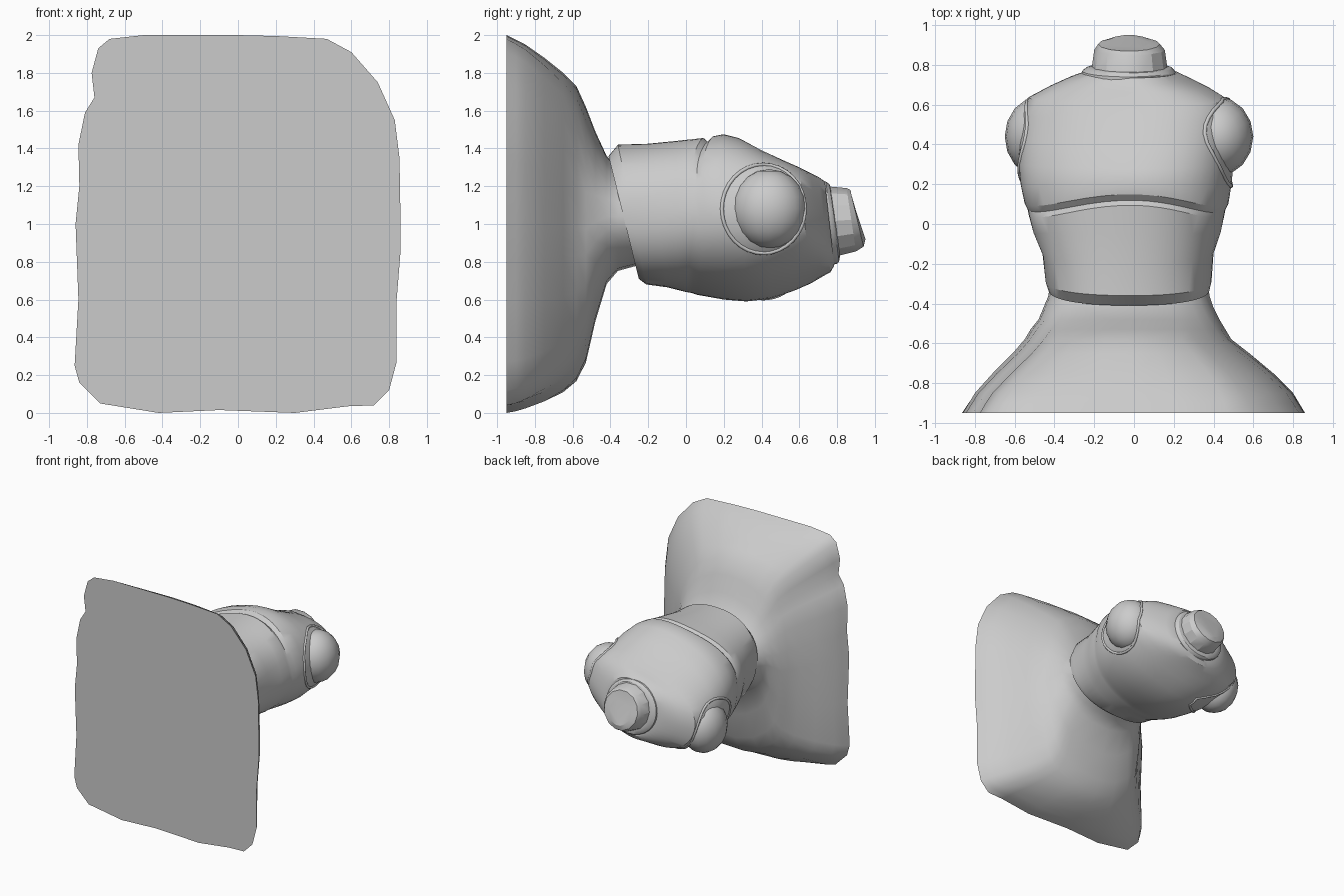
import bpy, math
from mathutils import Vector
from mathutils.bvhtree import BVHTree

if "Cube" in bpy.data.objects:
    bpy.data.objects.remove(bpy.data.objects["Cube"])


def smooth(ob, angle=35):
    bpy.ops.object.select_all(action='DESELECT')
    ob.select_set(True)
    bpy.context.view_layer.objects.active = ob
    bpy.ops.object.shade_smooth_by_angle(angle=math.radians(angle))


def loft(name, rings, angle=35):
    """Skin a list of equal-length rings and cap both ends."""
    n = len(rings[0])
    verts = [p for r in rings for p in r]
    faces = [tuple(range(n)), tuple(reversed(range(len(verts) - n, len(verts))))]
    for k in range(len(rings) - 1):
        for i in range(n):
            j = (i + 1) % n
            faces.append((k * n + j, k * n + i, (k + 1) * n + i, (k + 1) * n + j))
    me = bpy.data.meshes.new(name)
    me.from_pydata(verts, [], faces)
    ob = bpy.data.objects.new(name, me)
    bpy.context.collection.objects.link(ob)
    smooth(ob, angle)
    return ob, verts, faces


def tilted_ring(row, n, power, twist=0, arch=0):
    """Superellipse ring, twisted about y and refitted to its extents;
    y slides from its top value to its bottom value."""
    yt, zt, yb, zb, xl, xr = row
    rx, rz = (xr - xl) / 2, (zt - zb) / 2
    t = math.radians(twist)
    pts = []
    for i in range(n):
        a = 2 * math.pi * i / n
        c, s = math.cos(a), math.sin(a)
        x = rx * math.copysign(abs(c) ** (2 / power), c)
        z = rz * math.copysign(abs(s) ** (2 / power), s)
        pts.append((x * math.cos(t) - z * math.sin(t), x * math.sin(t) + z * math.cos(t)))
    mx, mz = max(p[0] for p in pts), max(p[1] for p in pts)
    ring = []
    for x, z in pts:
        u, w = x / mx, z / mz
        y = yb + (yt - yb) * (w + 1) / 2 - arch * u * u * max(w, 0)
        ring.append(((xl + xr) / 2 + u * rx, y, (zb + zt) / 2 + w * rz))
    return ring


# Skirt: uneven rounded-square hem that rounds off into the waist
hem = [(.86, 1.05), (.855, 1.35), (.83, 1.55), (.74, 1.75), (.6, 1.91), (.47, 1.98),
       (.2, 1.995), (0, 2), (-.2, 2), (-.5, 2), (-.68, 1.98), (-.74, 1.93), (-.775, 1.8),
       (-.76, 1.67), (-.81, 1.59), (-.845, 1.42), (-.84, 1.2), (-.86, 1), (-.845, .6),
       (-.865, .25), (-.84, .16), (-.73, .05), (-.42, 0), (-.1, .015), (.3, 0),
       (.58, .035), (.72, .04), (.8, .12), (.84, .27), (.84, .6), (.86, .85)]
# y, x left, x right, z bottom, z top, roundness
skirt_rows = [(-.95, -.86, .86, 0, 2, 0), (-.90, -.83, .83, .008, 1.975, .02),
              (-.85, -.80, .80, .02, 1.95, .07), (-.75, -.71, .70, .05, 1.88, .22),
              (-.65, -.61, .58, .10, 1.80, .42), (-.58, -.55, .49, .16, 1.73, .58),
              (-.53, -.52, .46, .26, 1.62, .73), (-.48, -.48, .43, .48, 1.49, .88),
              (-.42, -.455, .40, .68, 1.36, 1), (-.36, -.43, .38, .75, 1.30, 1),
              (-.25, -.42, .37, .78, 1.28, 1)]
rings = []
for y, xl, xr, zb, zt, rnd in skirt_rows:
    ring = []
    for x, z in hem:
        u, w = x / .86, z - 1
        a = math.atan2(w, u)
        u += (math.cos(a) - u) * rnd
        w += (math.sin(a) - w) * rnd
        ring.append(((xl + xr) / 2 + u * (xr - xl) / 2, y, (zb + zt) / 2 + w * (zt - zb) / 2))
    rings.append(ring)
loft("skirt", rings, 45)

# Torso: y top, z top, y bottom, z bottom, x left, x right; shoulders twist
torso_rows = [(-.39, 1.30, -.25, .78, -.38, .33), (-.41, 1.36, -.25, .71, -.43, .38),
              (-.36, 1.42, -.21, .68, -.445, .39), (-.2, 1.425, -.1, .665, -.46, .40),
              (-.05, 1.44, -.04, .65, -.505, .435), (.095, 1.455, 0, .64, -.53, .455),
              (.12, 1.435, .03, .635, -.535, .46), (.15, 1.465, .06, .625, -.55, .475),
              (.2, 1.475, .2, .60, -.57, .49), (.28, 1.455, .32, .59, -.58, .50),
              (.4, 1.39, .45, .605, -.575, .505), (.52, 1.335, .58, .65, -.56, .50),
              (.6, 1.30, .66, .685, -.53, .475), (.66, 1.27, .72, .72, -.42, .375),
              (.70, 1.25, .765, .745, -.33, .28), (.735, 1.225, .785, .78, -.26, .22)]
arches = {5: .1, 6: .1, 7: .1, 8: .04}
rings = [tilted_ring(r, 48, 2.3, 18 * min(1, max(0, (r[0] + .4) / .6)), arches.get(i, 0))
         for i, r in enumerate(torso_rows)]
torso, tv, tf = loft("torso", rings, 30)

# Collar band and faceted neck stub
collar_rows = [(.70, 1.22, .76, .78, -.27, .22), (.74, 1.225, .80, .79, -.26, .205),
               (.76, 1.21, .81, .80, -.24, .19), (.77, 1.18, .815, .83, -.21, .16)]
loft("collar", [tilted_ring(r, 32, 2) for r in collar_rows], 30)
neck_rows = [(.74, 1.20, .80, .83, -.215, .17), (.85, 1.19, .90, .855, -.20, .155),
             (.87, 1.18, .94, .88, -.18, .13), (.88, 1.13, .95, .92, -.13, .08)]
loft("neck", [tilted_ring(r, 14, 2) for r in neck_rows], 25)

# Arm stubs (left one lower) with an armhole seam laid on the torso surface
tree = BVHTree.FromPolygons(tv, tf)
for side, cx, rx, cz, word in ((1, .42, .18, 1.08, "right"), (-1, -.48, .17, .84, "left")):
    bpy.ops.mesh.primitive_uv_sphere_add(segments=16, ring_count=10, radius=1,
                                         location=(cx, .44, cz))
    arm = bpy.context.object
    arm.name = word + "_arm_stub"
    arm.scale = (rx, .2, .21)
    smooth(arm)

    cu = bpy.data.curves.new(word + "_armhole_seam", 'CURVE')
    cu.dimensions = '3D'
    cu.bevel_depth = .01
    cu.bevel_resolution = 2
    sp = cu.splines.new('POLY')
    pts = []
    for i in range(32):
        a = 2 * math.pi * i / 32
        o = Vector((side * 2, .41 + .22 * math.cos(a), cz + .235 * math.sin(a)))
        hit = tree.ray_cast(o, Vector((-side, 0, 0)))[0]
        if hit:
            pts.append(hit)
    sp.points.add(len(pts) - 1)
    for p, h in zip(sp.points, pts):
        p.co = (*h, 1)
    sp.use_cyclic_u = True
    bpy.context.collection.objects.link(bpy.data.objects.new(word + "_armhole_seam", cu))
